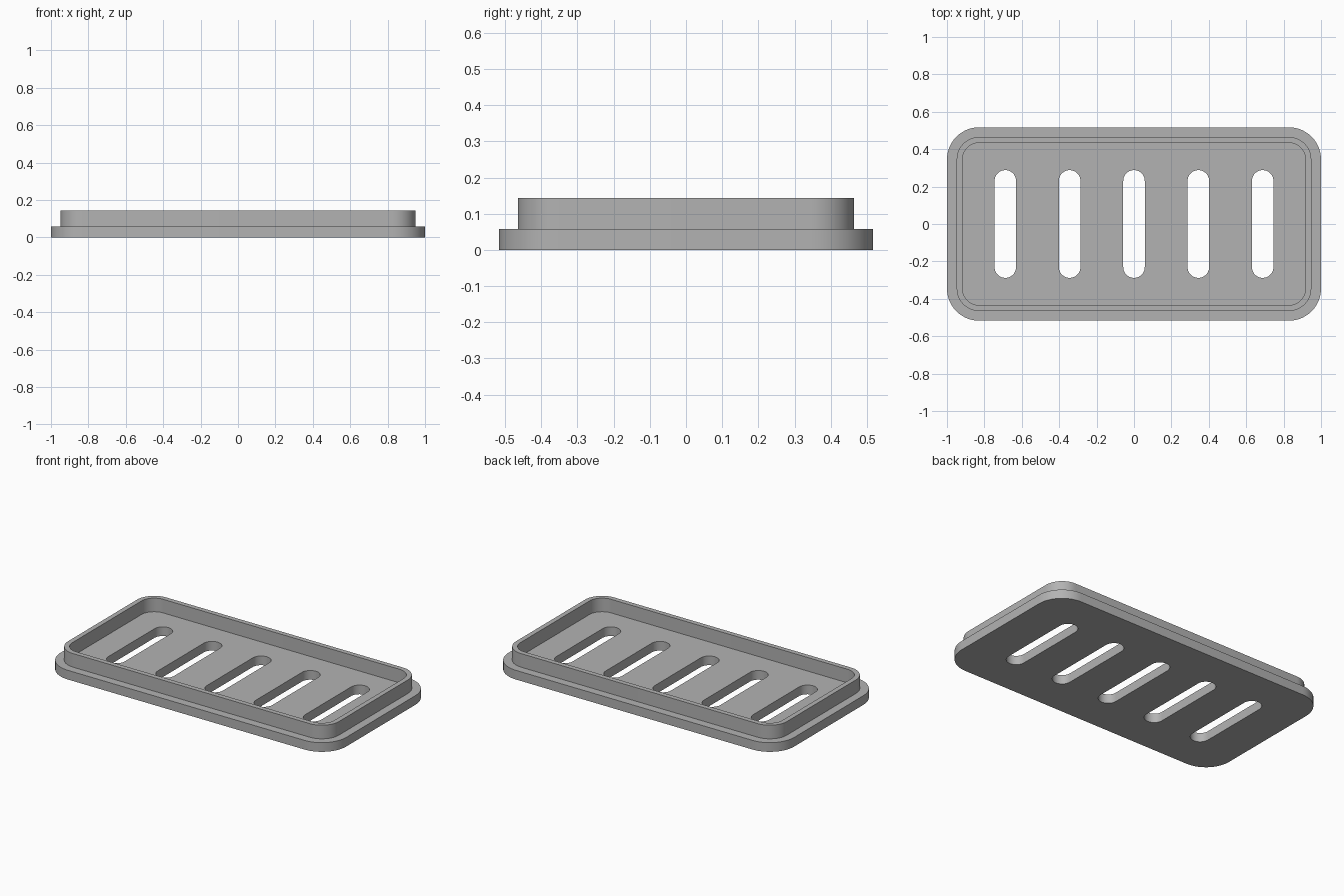
import bpy, bmesh, math
from mathutils import Vector

cube = bpy.data.objects.get("Cube")
if cube:
    bpy.data.objects.remove(cube, do_unlink=True)

grey = bpy.data.materials.new("plain grey")
grey.use_nodes = True
COLOUR = (0.45, 0.45, 0.45, 1)
grey.diffuse_color = COLOUR
grey.node_tree.nodes["Principled BSDF"].inputs["Base Color"].default_value = COLOUR

BASE_TOP, RIM_TOP = 0.058, 0.144
STEPS = 14


def rounded_outline(half_x, half_y, radius, centre_x=0.0):
    """Points of a rounded rectangle, corner by corner."""
    points = []
    for corner, (sx, sy) in enumerate([(1, 1), (-1, 1), (-1, -1), (1, -1)]):
        for i in range(STEPS + 1):
            a = math.pi / 2 * (corner + i / STEPS)
            p = Vector((centre_x + sx * (half_x - radius) + radius * math.cos(a),
                        sy * (half_y - radius) + radius * math.sin(a), 0))
            points.append(p)
    return points


def extruded_plate(name, outlines, bottom, top):
    """Fill the first outline, leave the others as holes, and extrude upward."""
    bm = bmesh.new()
    for outline in outlines:
        verts = [bm.verts.new((p.x, p.y, bottom)) for p in outline]
        for i, v in enumerate(verts):
            bm.edges.new((v, verts[i - 1]))
    bmesh.ops.remove_doubles(bm, verts=bm.verts[:], dist=1e-5)
    bmesh.ops.triangle_fill(bm, use_beauty=True, use_dissolve=False, edges=bm.edges[:])
    result = bmesh.ops.extrude_face_region(bm, geom=bm.faces[:], use_keep_orig=True)
    raised = [g for g in result["geom"] if isinstance(g, bmesh.types.BMVert)]
    bmesh.ops.translate(bm, verts=raised, vec=(0, 0, top - bottom))
    bmesh.ops.recalc_face_normals(bm, faces=bm.faces[:])
    mesh = bpy.data.meshes.new(name)
    bm.to_mesh(mesh)
    bm.free()
    mesh.materials.append(grey)
    obj = bpy.data.objects.new(name, mesh)
    bpy.context.collection.objects.link(obj)
    bpy.ops.object.select_all(action="DESELECT")
    obj.select_set(True)
    bpy.context.view_layer.objects.active = obj
    bpy.ops.object.shade_smooth_by_angle(angle=math.radians(30))
    return obj


# Base plate with five round-ended slots
slots = [rounded_outline(0.0575, 0.288, 0.0575, i * 0.344) for i in range(-2, 3)]
extruded_plate("base_plate", [rounded_outline(1.0, 0.517, 0.172)] + slots, 0, BASE_TOP)

# Raised lip, a thin ring set in from the plate's edge
extruded_plate("raised_lip", [rounded_outline(0.948, 0.465, 0.12),
                              rounded_outline(0.917, 0.434, 0.089)], BASE_TOP, RIM_TOP)
